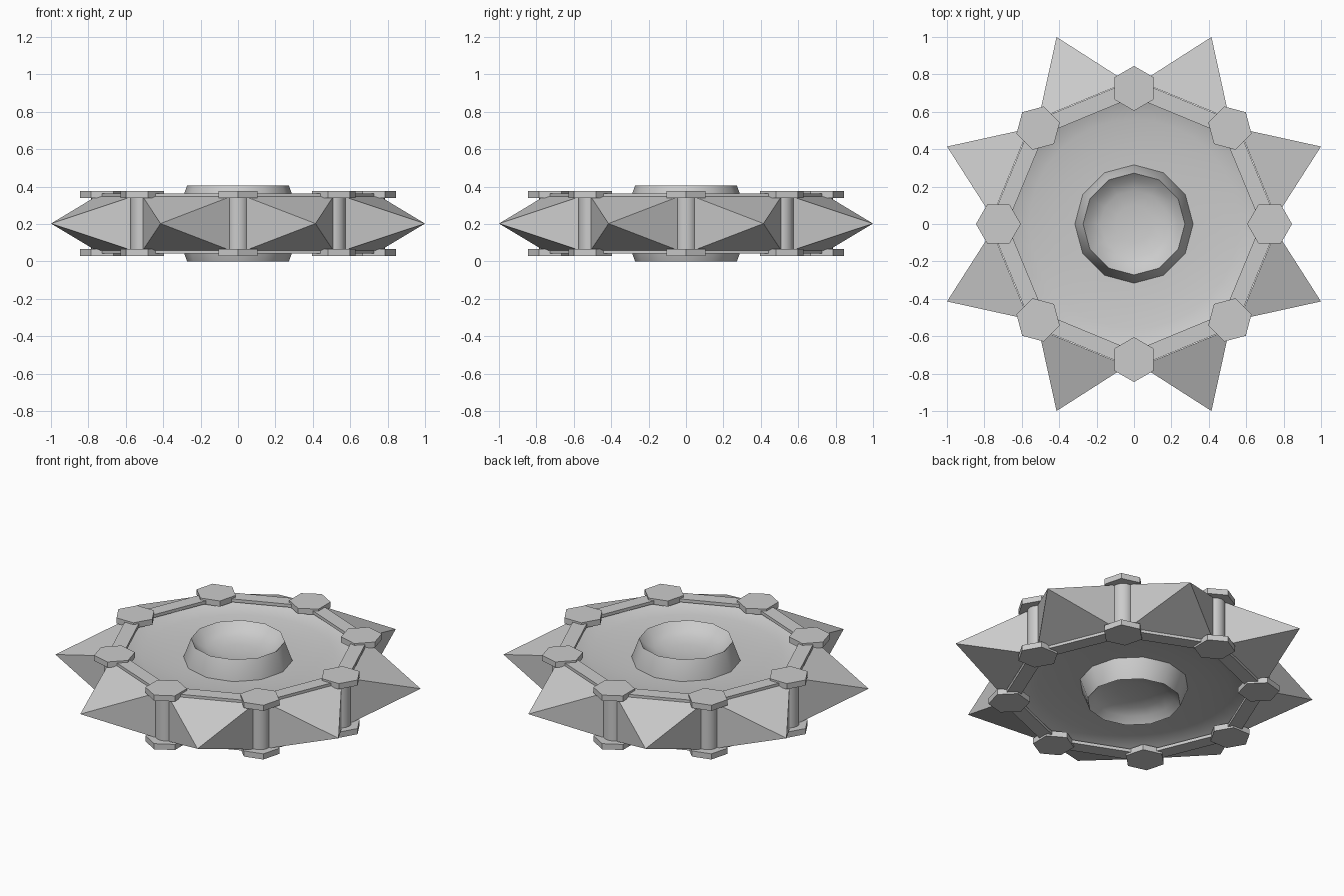
import bpy, bmesh, math
from mathutils import Matrix, Vector

if "Cube" in bpy.data.objects:
    bpy.data.objects.remove(bpy.data.objects["Cube"], do_unlink=True)

MID = 0.2025          # height of the mirror plane
SIDES = 8
STEP = math.tau / SIDES
POST_R = 0.725

grey = bpy.data.materials.new("plain_grey")
grey.use_nodes = True
grey.diffuse_color = (0.6, 0.6, 0.6, 1)
grey.node_tree.nodes["Principled BSDF"].inputs["Base Color"].default_value = (0.6, 0.6, 0.6, 1)


def finish(name, bm, smooth=False):
    bmesh.ops.recalc_face_normals(bm, faces=bm.faces)
    mesh = bpy.data.meshes.new(name)
    bm.to_mesh(mesh)
    bm.free()
    mesh.materials.append(grey)
    obj = bpy.data.objects.new(name, mesh)
    bpy.context.collection.objects.link(obj)
    if smooth:
        bpy.ops.object.select_all(action='DESELECT')
        obj.select_set(True)
        bpy.context.view_layer.objects.active = obj
        bpy.ops.object.shade_smooth_by_angle(angle=math.radians(35))
    return obj


def prism(bm, sides, radius, depth, z, matrix=Matrix()):
    # first corner points along +x
    vs = []
    for end in (-depth / 2, depth / 2):
        vs.append([bm.verts.new(matrix @ Vector((radius * math.cos(math.tau * i / sides),
                   radius * math.sin(math.tau * i / sides), z + end))) for i in range(sides)])
    bm.faces.new(vs[0][::-1])
    bm.faces.new(vs[1])
    for i in range(sides):
        j = (i + 1) % sides
        bm.faces.new((vs[0][i], vs[0][j], vs[1][j], vs[1][i]))


def lathe(name, profile, sides, smooth=True):
    # profile runs from the rim inward, as (radius, height above the mid plane)
    bm = bmesh.new()
    loop = profile + [(r, -h) for r, h in reversed(profile)]
    verts = [bm.verts.new((r, 0, MID + h)) for r, h in loop]
    edges = [bm.edges.new(p) for p in zip(verts, verts[1:] + verts[:1])]
    bmesh.ops.spin(bm, geom=verts + edges, cent=(0, 0, 0), axis=(0, 0, 1),
                   angle=math.tau, steps=sides, use_duplicate=False)
    bmesh.ops.remove_doubles(bm, verts=bm.verts, dist=0.0005)
    return finish(name, bm, smooth)


# Dished disc and the central hub with its hollow
lathe("dished_disc", [(0.69, 0.143), (0.64, 0.118), (0.56, 0.103),
                      (0.44, 0.09), (0.3, 0.082), (0, 0.082)], 32)
lathe("central_hub", [(0.318, 0.078), (0.272, 0.2025), (0.235, 0.165),
                      (0.18, 0.14), (0.1, 0.127), (0, 0.123)], 12)

posts, caps, bars, spikes = (bmesh.new() for _ in range(4))
half_bar = POST_R * math.sin(STEP / 2)
apothem = POST_R * math.cos(STEP / 2)

for k in range(SIDES):
    at_post = Matrix.Rotation(k * STEP, 4, 'Z') @ Matrix.Translation((POST_R, 0, 0))
    at_side = Matrix.Rotation((k + 0.5) * STEP, 4, 'Z')
    # Round posts with hexagonal caps above and below
    prism(posts, 16, 0.062, 0.3, MID, at_post)
    for s in (-1, 1):
        prism(caps, 6, 0.12, 0.036, MID + s * 0.155, at_post)
        # Flat bars joining the caps
        box = at_side @ Matrix.Translation((apothem, 0, MID + s * 0.151))
        bmesh.ops.create_cube(bars, size=1,
                              matrix=box @ Matrix.Diagonal((0.085, 2 * half_bar, 0.02, 1)))
    # Four-sided spikes between the posts
    base = [spikes.verts.new(at_side @ Vector((0.715, y, MID + z)))
            for y, z in ((-0.256, -0.145), (0.256, -0.145), (0.256, 0.145), (-0.256, 0.145))]
    tip = spikes.verts.new(at_side @ Vector((1.082, 0, MID)))
    spikes.faces.new(base)
    for i in range(4):
        spikes.faces.new((base[i], base[(i + 1) % 4], tip))

finish("posts", posts, True)
finish("hexagonal_caps", caps)
finish("joining_bars", bars)
finish("spikes", spikes)
